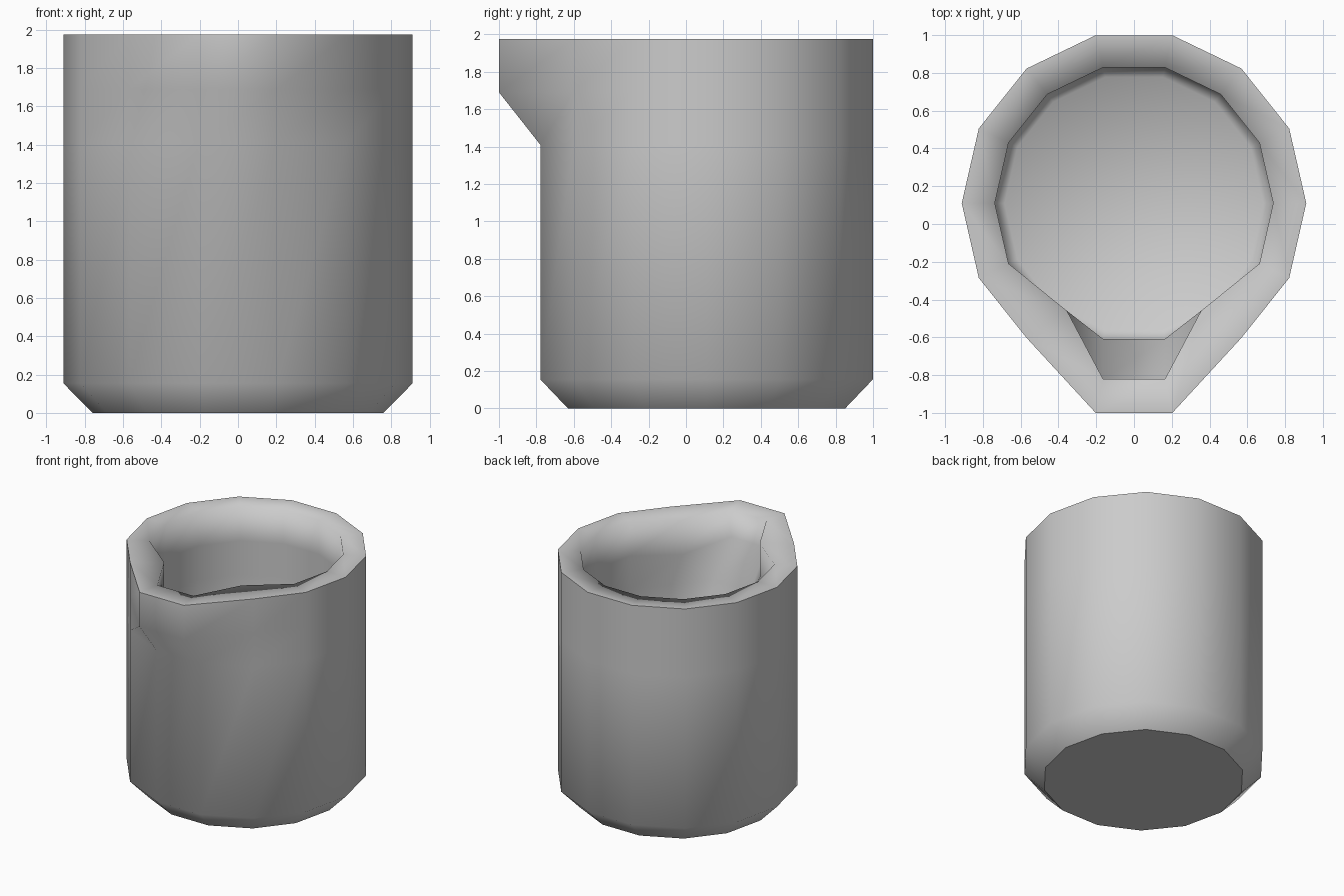
import bpy, bmesh, math

if "Cube" in bpy.data.objects:
    bpy.data.objects.remove(bpy.data.objects["Cube"])

SIDES = 14
CY = 0.11            # centre of the round body, shifted back by the spout
FRONT = (10, 11)     # ring indices of the spout tip
SHOULDER = (9, 12)   # ring indices beside the spout tip

bm = bmesh.new()


def ring(radius, z, tip_y=None, shoulder=None, tip_z=None):
    """Fourteen-sided ring; optionally pull out the spout and move its shoulders."""
    verts = []
    for i in range(SIDES):
        a = 2 * math.pi * i / SIDES
        x, y, h = radius * math.cos(a), CY + radius * math.sin(a), z
        if i in FRONT:
            y = y if tip_y is None else tip_y
            h = z if tip_z is None else tip_z
        if i in SHOULDER and shoulder:
            x, y = math.copysign(shoulder[0], x), shoulder[1]
        verts.append(bm.verts.new((x, y, h)))
    return verts


# outer wall from the base up, over the rim, then down the inside to the floor
pinch = (0.355, -0.46)
rings = [
    ring(0.76, 0.0),
    ring(0.912, 0.155),
    ring(0.912, 1.41),
    ring(0.912, 1.69, tip_y=-1.0),
    ring(0.912, 1.975, tip_y=-1.0),
    ring(0.737, 1.975, tip_y=-0.82, shoulder=pinch),
    ring(0.737, 1.69, tip_y=-0.82, shoulder=pinch, tip_z=1.75),
    ring(0.737, 1.41, tip_z=1.47),
    ring(0.737, 0.23),
    ring(0.685, 0.18),
]
for k, (lo, hi) in enumerate(zip(rings, rings[1:])):
    for i in range(SIDES):
        j = (i + 1) % SIDES
        if k == 6 and i in (9, 11):
            # split the inner spout cheeks from the shoulder to the spout foot
            if i == 9:
                bm.faces.new((lo[i], lo[j], hi[j]))
                bm.faces.new((lo[i], hi[j], hi[i]))
            else:
                bm.faces.new((lo[i], lo[j], hi[i]))
                bm.faces.new((lo[j], hi[j], hi[i]))
        else:
            bm.faces.new((lo[i], lo[j], hi[j], hi[i]))

# base and inner floor
bm.faces.new(rings[0][::-1])
bm.faces.new(rings[-1])

bmesh.ops.recalc_face_normals(bm, faces=bm.faces)
for f in bm.faces:
    f.smooth = True

# crisp outer rim and base edges
for r in (rings[0], rings[4]):
    for i in range(SIDES):
        bm.edges.get((r[i], r[(i + 1) % SIDES])).smooth = False

mesh = bpy.data.meshes.new("beaker")
bm.to_mesh(mesh)
bm.free()
beaker = bpy.data.objects.new("beaker", mesh)
bpy.context.collection.objects.link(beaker)
